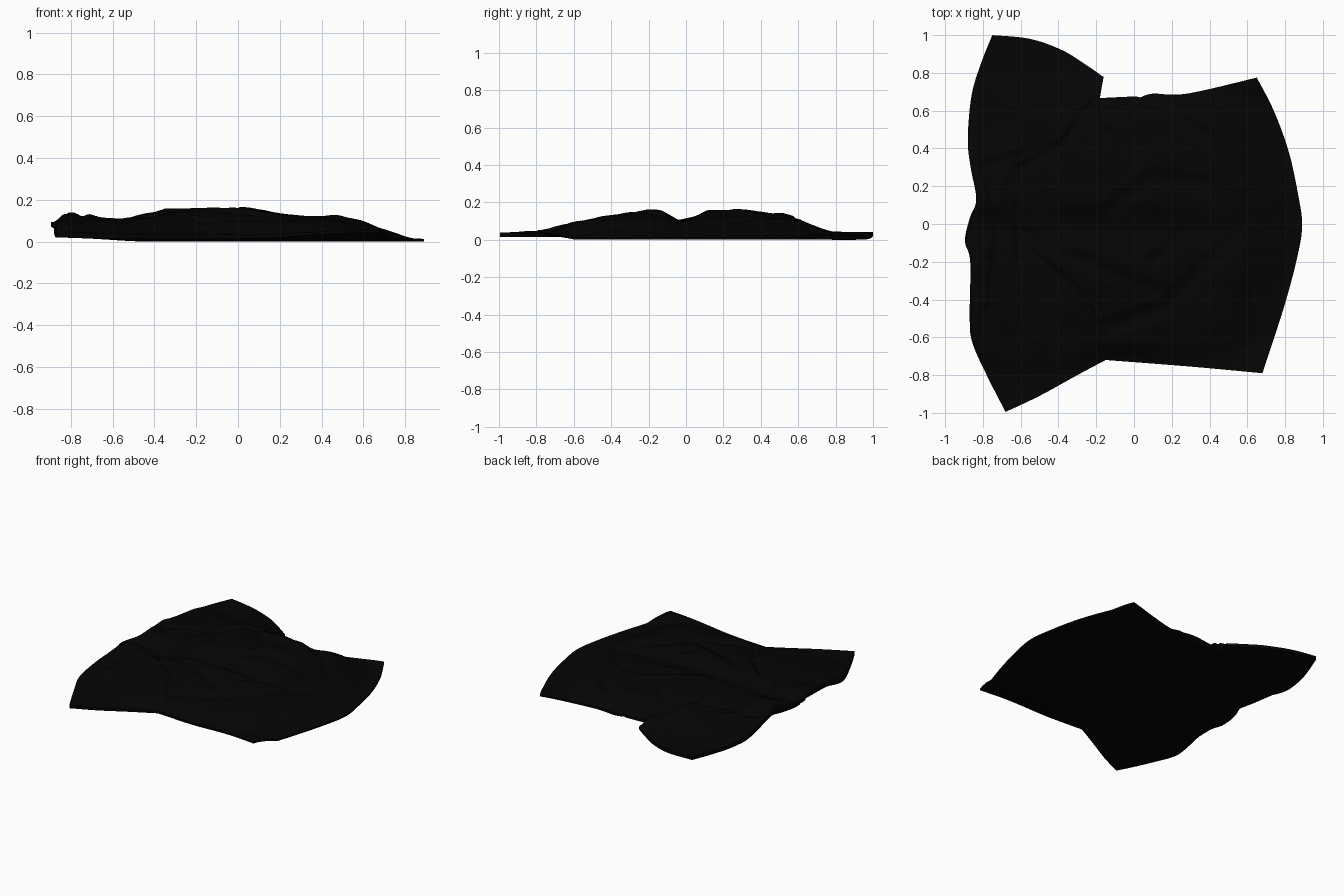
import bpy
import bmesh
from mathutils import Vector, noise

if "Cube" in bpy.data.objects:
    bpy.data.objects.remove(bpy.data.objects["Cube"], do_unlink=True)

N = 150  # cloth grid resolution
PEAK = .172


def smooth(t):
    t = max(0.0, min(1.0, t))
    return t * t * (3 - 2 * t)


def lerp_profile(points, t):
    """Height along a list of (position, height) pairs."""
    if t <= points[0][0]:
        return points[0][1]
    for (a, p), (b, q) in zip(points, points[1:]):
        if t <= b:
            return p + (q - p) * (t - a) / (b - a)
    return points[-1][1]


def soft_path(points):
    """Evenly spaced points on a soft curve; a doubled point stays sharp."""
    pts = [Vector(p) for p in points]
    pts = pts[:1] + pts + pts[-1:]
    dense = []
    for a, b, c, d in zip(pts, pts[1:], pts[2:], pts[3:]):
        for k in range(12):
            t = k / 12
            dense.append(b + (c - a) * t / 2 + (a * 2 - b * 5 + c * 4 - d) * t ** 2 / 2
                         + (b * 3 - a - c * 3 + d) * t ** 3 / 2)
    dense.append(pts[-1])
    lengths = [(b - a).length for a, b in zip(dense, dense[1:])]
    step, walked, even = sum(lengths) / N, 0, [dense[0]]
    for a, b, l in zip(dense, dense[1:], lengths):
        while len(even) < N and walked + l >= step * len(even):
            even.append(a.lerp(b, (step * len(even) - walked) / l))
        walked += l
    return even + [dense[-1]]


def segment_distance(p, a, b):
    ab = b - a
    t = max(0.0, min(1.0, (p - a).dot(ab) / ab.length_squared))
    return (p - a - ab * t).length


# Four borders of the cloth, meeting at its corners
FRONT = soft_path([(-.68, -.995), (-.5, -.91), (-.3, -.8), (-.15, -.72), (-.15, -.72), (.3, -.755), (.68, -.79)])
BACK = soft_path([(-.75, 1), (-.55, .98), (-.38, .92), (-.25, .84), (-.165, .78), (-.165, .78), (-.185, .72),
                  (-.21, .665), (-.21, .665), (0, .675), (.03, .67), (.1, .69), (.28, .69), (.65, .775)])
LEFT = soft_path([(-.68, -.995), (-.78, -.8), (-.855, -.63), (-.87, -.5), (-.867, -.2), (-.895, -.09), (-.87, .03),
                  (-.835, .13), (-.865, .3), (-.88, .45), (-.86, .68), (-.81, .85), (-.75, 1)])
RIGHT = soft_path([(.68, -.79), (.8, -.42), (.87, -.15), (.89, 0), (.87, .15), (.82, .38), (.74, .6), (.65, .775)])

# Crest heights across and along the cloth, and along its left fold
ACROSS = [(-.89, .1), (-.83, .14), (-.74, .15), (-.66, .12), (-.55, .115), (-.4, .14), (-.35, .16),
          (0, .172), (.1, .168), (.22, .145), (.36, .128), (.5, .135), (.6, .115), (.7, .07), (.8, .035), (.89, .015)]
ALONG = [(-.8, .055), (-.7, .08), (-.6, .1), (-.5, .125), (-.37, .14), (-.2, .172), (-.13, .16), (-.04, .11),
         (.04, .13), (.12, .168), (.2, .172), (.4, .16), (.52, .15), (.62, .115), (.72, .07), (.8, .05), (1, .045)]
LEFT_FOLD = [(-.9, .055), (-.57, .1), (-.13, .14), (.15, .145), (.3, .105), (.6, .07), (1, .045)]

# Creases: path, width, depth
CREASES = [
    ([(-.28, .57), (-.08, .43), (-.04, .25)], .03, .018),
    ([(-.1, .1), (.1, .25), (.4, .2), (.55, 0)], .035, .02),
    ([(-.6, -.05), (-.35, -.16), (.1, -.35)], .03, .018),
    ([(-.15, -.55), (.15, -.45), (.3, -.3), (.5, -.1)], .035, .02),
    ([(.1, .65), (.4, .45), (.55, .25)], .03, .018),
    ([(.25, -.05), (.1, -.2)], .03, .02),
    ([(-.6, -.1), (-.3, -.35), (-.15, -.6)], .015, .02),
    ([(-.2, .66), (-.38, .42), (-.6, .3)], .02, .025),
    ([(-.76, -.45), (-.72, 0), (-.78, .28)], .02, .02),
    ([(-.8, .3), (-.55, .38), (-.4, .4)], .02, .015),
    ([(-.62, .1), (-.6, -.2)], .02, .02),
    ([(.67, -.77), (.62, -.35)], .008, .006),
]
SEGMENTS = [(Vector(a), Vector(b), w, d) for path, w, d in CREASES for a, b in zip(path, path[1:])]


def under_height(p, u):
    """Nearly flat underside, lifted at the left fold, front edge and right corners."""
    ripple = .003 * noise.noise(Vector((p.x * 3, p.y * 3, 5)))
    left = .018 * smooth((-p.x - .4) / .45)
    front = .014 * smooth((-p.y - .58) / .1)
    corner = .026 * smooth((abs(p.y) - .6) / .18) * smooth(p.x / .6)
    roll = .05 * (1 - smooth(u / .03)) * smooth((.6 - abs(p.y)) / .3)
    return .005 + max(left, front) + corner + roll + ripple


def top_height(p, u, v, right_edge):
    # The right slope follows the curve of its edge
    x = p.x + (.89 - right_edge) * smooth(u)
    fold = lerp_profile(LEFT_FOLD, p.y) + .12 * smooth((p.x + .75) / .4)
    across, along = lerp_profile(ACROSS, x), lerp_profile(ALONG, p.y)
    # Rounded mound, lower towards its corners
    crest = min(.45 * min(across, along) + .55 * across * along / PEAK, fold)
    # Deepest crease at this point wins
    dip = max(d * max(0, 1 - (segment_distance(p, a, b) / (2 * w)) ** 2) ** 2 for a, b, w, d in SEGMENTS)
    wrinkle = noise.noise(Vector((p.x * 5 + p.y * 3, p.y * 6 - p.x * 3, 1)))
    crest -= dip + .015 * (.3 - wrinkle) * smooth(crest / .15)
    # Thin hems on three sides, rounded fold on the left
    low = under_height(p, u) + .012 + .012 * smooth(.9 - u)
    hem = smooth(min(v, 1 - v) / .1 + .15) * smooth((1 - u) / .06 + .1) * smooth(u / .03 + .5)
    return max(low, low + (crest - low) * hem)


def cloth_point(i, j):
    """Blend the four borders into a sheet."""
    u, v = i / N, j / N
    corners = (FRONT[0] * (1 - u) + FRONT[N] * u) * (1 - v) + (BACK[0] * (1 - u) + BACK[N] * u) * v
    return FRONT[i] * (1 - v) + BACK[i] * v + LEFT[j] * (1 - u) + RIGHT[j] * u - corners


# Upper and lower layers
bm = bmesh.new()
upper, lower = {}, {}
for i in range(N + 1):
    for j in range(N + 1):
        u, v = i / N, j / N
        p = cloth_point(i, j)
        upper[i, j] = bm.verts.new((p.x, p.y, top_height(p, u, v, RIGHT[j].x)))
        lower[i, j] = bm.verts.new((p.x, p.y, under_height(p, u)))
for i in range(N):
    for j in range(N):
        quad = [(i, j), (i + 1, j), (i + 1, j + 1), (i, j + 1)]
        bm.faces.new([upper[k] for k in quad])
        bm.faces.new([lower[k] for k in reversed(quad)])

# Rim joining the layers
rim = [(i, 0) for i in range(N)] + [(N, j) for j in range(N)]
rim += [(i, N) for i in range(N, 0, -1)] + [(0, j) for j in range(N, 0, -1)]
for a, b in zip(rim, rim[1:] + rim[:1]):
    bm.faces.new([lower[a], lower[b], upper[b], upper[a]])

# Rest the cloth on the ground
ground = min(vert.co.z for vert in bm.verts)
for vert in bm.verts:
    vert.co.z -= ground

mesh = bpy.data.meshes.new("crumpled_cloth")
bm.to_mesh(mesh)
bm.free()
cloth = bpy.data.objects.new("crumpled_cloth", mesh)
bpy.context.collection.objects.link(cloth)

# Black fabric
fabric = bpy.data.materials.new("black_fabric")
fabric.use_nodes = True
black = (.0013, .0013, .0013, 1)
fabric.diffuse_color = black
fabric.node_tree.nodes["Principled BSDF"].inputs["Base Color"].default_value = black
mesh.materials.append(fabric)

bpy.context.view_layer.objects.active = cloth
cloth.select_set(True)
bpy.ops.object.shade_smooth_by_angle(angle=1.0)
